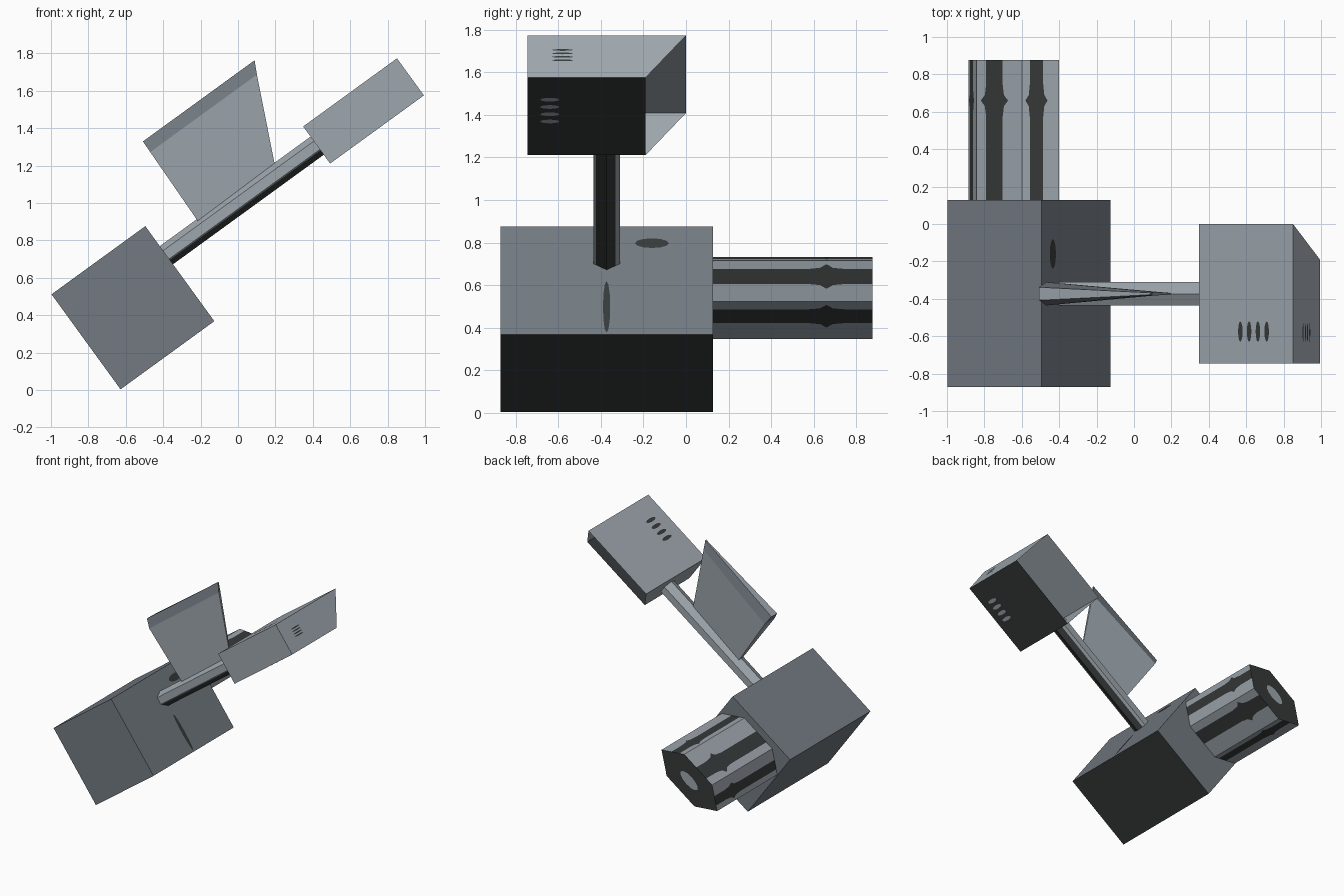
import bpy, bmesh, math
from mathutils import Vector

if "Cube" in bpy.data.objects:
    bpy.data.objects.remove(bpy.data.objects["Cube"])

# tilted frame: u runs up along the handle, w is perpendicular to it
A = math.radians(36)
U = Vector((math.cos(A), 0, math.sin(A)))
W = Vector((-math.sin(A), 0, math.cos(A)))
Y = Vector((0, 1, 0))


def P(u, y, w):
    return U * u + Y * y + W * w


def srgb(*c):
    return [((v / 255 + 0.055) / 1.055) ** 2.4 for v in c] + [1]


MATS = []
for name, col in (("light grey", srgb(158, 167, 174)), ("mid grey", srgb(114, 122, 129)),
                  ("dark grey", srgb(55, 58, 58))):
    m = bpy.data.materials.new(name)
    m.diffuse_color = col
    m.use_nodes = True
    m.node_tree.nodes["Principled BSDF"].inputs["Base Color"].default_value = m.diffuse_color
    MATS.append(m)
LIGHT, MID, DARK = 0, 1, 2


def build(name, verts, faces, colours):
    """Make an object from points, faces and one colour per face."""
    me = bpy.data.meshes.new(name)
    me.from_pydata([tuple(v) for v in verts], [], faces)
    for m in MATS:
        me.materials.append(m)
    for p, c in zip(me.polygons, colours):
        p.material_index = c
    bm = bmesh.new()
    bm.from_mesh(me)
    bmesh.ops.recalc_face_normals(bm, faces=bm.faces)
    bm.to_mesh(me)
    bm.free()
    ob = bpy.data.objects.new(name, me)
    bpy.context.collection.objects.link(ob)
    return ob


def loft(name, rings, side_colour, cap_colour):
    """Bridge equal rings of points; side_colour is a rule on the side number."""
    n = len(rings[0])
    verts = [v for r in rings for v in r]
    faces, cols = [], []
    for k in range(len(rings) - 1):
        for i in range(n):
            j = (i + 1) % n
            faces.append((k * n + i, k * n + j, (k + 1) * n + j, (k + 1) * n + i))
            cols.append(side_colour(i, k))
    last = (len(rings) - 1) * n
    faces += [tuple(range(n)), tuple(range(last, last + n))]
    return build(name, verts, faces, cols + [cap_colour, cap_colour])


def spot(name, centre, a, b, colour, n=12):
    """Thin oval plate with half axes a and b."""
    pts = [centre + a * math.cos(2 * math.pi * i / n) + b * math.sin(2 * math.pi * i / n)
           for i in range(n)]
    return build(name, pts, [tuple(range(n))], [colour])


# main block, dark underneath
b0, b1, w0, w1 = -0.506, 0.114, 0.372, 1.0
loft("main_block", [[P(u, y, w) for u, w in ((b0, w0), (b1, w0), (b1, w1), (b0, w1))]
                    for y in (-0.872, 0.128)],
     lambda i, k: DARK if i == 0 else MID, MID)
spot("block_mark", P(b1 + 0.004, -0.16, 0.90), Y * 0.08, W * 0.028, DARK)
spot("block_slot", P(b1 + 0.004, -0.373, 0.53), Y * 0.017, W * 0.15, DARK)

# flattened six-sided barrel with a dark stripe down each side
HEX = [(-0.3, 0), (-0.15, 0.13), (0.15, 0.13), (0.3, 0), (0.15, -0.13), (-0.15, -0.13)]


def barrel_ring(y, half):
    pts = []
    for i in range(6):
        a, b = Vector(HEX[i]), Vector(HEX[(i + 1) % 6])
        for t in (0, 0.39 - half, 0.39 + half):
            c = a.lerp(b, t)
            pts.append(P(-0.203 + c.x, y, 0.815 + c.y))
    return pts


loft("barrel", [barrel_ring(y, h) for y, h in
                ((0.1, 0.18), (0.57, 0.18), (0.63, 0.21), (0.66, 0.3), (0.69, 0.21),
                 (0.75, 0.18), (0.877, 0.18))],
     lambda i, k: DARK if i % 3 == 1 else LIGHT, DARK)
spot("barrel_bore", P(-0.203, 0.881, 0.815), U * 0.09, W * 0.04, LIGHT)

# slim arm, dark along its lower ridge
YC = -0.373
ARM = [(-0.0625, 0.03), (0, 0.06), (0.0625, 0.03), (0.0625, -0.025),
       (0.042, -0.036), (0, -0.06), (-0.05, -0.031), (-0.0625, -0.025)]
loft("arm", [[P(u, YC + y, 0.808 + w) for y, w in ARM] for u in (0.09, 1.13)],
     lambda i, k: DARK if i in (4, 5) else LIGHT, LIGHT)

# fin: thick at the low edge, sharp at the high edge
FIN = [(0.357, 0.02, 0.863, 0.004, 0.85), (0.368, 0.0625, 1.073, 0.01, 1.305),
       (0.37, 0.035, 1.108, 0.005, 1.374)]  # low u, half width, high u, half width, w
loft("fin", [[P(ul, YC - hl, w), P(uh, YC - hh, w), P(uh, YC + hh, w), P(ul, YC + hl, w)]
             for ul, hl, uh, hh, w in FIN],
     lambda i, k: MID if k == 1 else LIGHT, LIGHT)

# open-sided end pad: the slanted back side is left open
p0, p1, q0, q1 = 1.11, 1.73, 0.69, 0.935
pad = [P(u, y, w) for u in (p0, p1)
       for y, w in ((-0.745, q0), (-0.19, q0), (0, q1), (-0.745, q1))]
build("end_pad", pad,
      [(0, 1, 5, 4), (2, 3, 7, 6), (3, 0, 4, 7), (0, 3, 2, 1), (4, 5, 6, 7)],
      [DARK, LIGHT, LIGHT, LIGHT, LIGHT])

# rows of small slots on the pad top, underside and end
for i in range(4):
    u = 1.385 + 0.058 * i
    spot(f"pad_top_slot_{i + 1}", P(u, -0.575, q1 + 0.004), Y * 0.055, U * 0.015, DARK)
    spot(f"pad_under_slot_{i + 1}", P(u, -0.64, q0 - 0.004), Y * 0.045, U * 0.015, LIGHT)
    spot(f"pad_end_slot_{i + 1}", P(p1 + 0.004, -0.58, 0.788 + 0.02 * i), Y * 0.05, W * 0.005, DARK)
